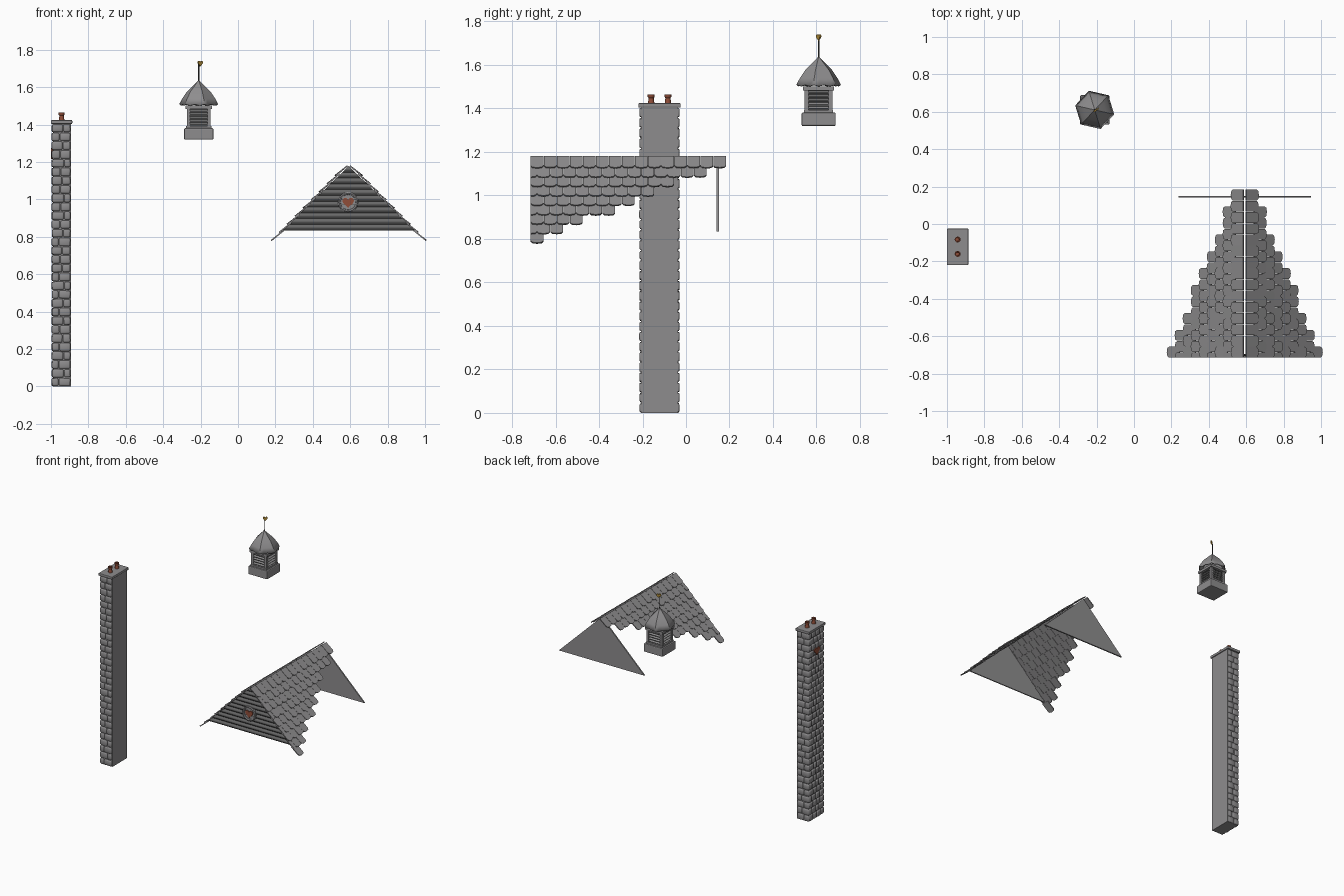
import bpy, bmesh, math, random
from mathutils import Vector, Matrix

random.seed(4)
if "Cube" in bpy.data.objects:
    bpy.data.objects.remove(bpy.data.objects["Cube"], do_unlink=True)


def material(name, r, g, b):
    m = bpy.data.materials.new(name)
    m.use_nodes = True
    m.diffuse_color = (r, g, b, 1)
    node = next(n for n in m.node_tree.nodes if n.type == "BSDF_PRINCIPLED")
    node.inputs["Base Color"].default_value = (r, g, b, 1)
    node.inputs["Roughness"].default_value = 0.8
    return m


GREY = material("stone grey", 0.27, 0.265, 0.27)
SIDING = material("siding grey", 0.14, 0.14, 0.14)
DARK = material("shadow grey", 0.06, 0.06, 0.06)
CLAY = material("terracotta", 0.28, 0.075, 0.04)
GOLD = material("gold", 0.45, 0.27, 0.04)


def finish(bm, name, *mats, smooth=None):
    bmesh.ops.recalc_face_normals(bm, faces=bm.faces)
    me = bpy.data.meshes.new(name)
    bm.to_mesh(me)
    bm.free()
    for m in mats:
        me.materials.append(m)
    ob = bpy.data.objects.new(name, me)
    bpy.context.collection.objects.link(ob)
    if smooth:
        bpy.ops.object.select_all(action="DESELECT")
        ob.select_set(True)
        bpy.context.view_layer.objects.active = ob
        bpy.ops.object.shade_smooth_by_angle(angle=math.radians(smooth))
    return ob


def add_box(bm, center, size, bevel=0.0, turn=None):
    tmp = bmesh.new()
    bmesh.ops.create_cube(tmp, size=1, matrix=Matrix.Diagonal((*size, 1)))
    if bevel:
        bmesh.ops.bevel(tmp, geom=tmp.edges[:], offset=bevel, segments=2,
                        profile=0.5, affect="EDGES")
    mat = Matrix.Translation(center) @ (turn or Matrix())
    new = {v: bm.verts.new(mat @ v.co) for v in tmp.verts}
    for f in tmp.faces:
        bm.faces.new([new[v] for v in f.verts])
    tmp.free()


def box(name, mat, center, size, bevel=0.0):
    bm = bmesh.new()
    add_box(bm, center, size, bevel)
    return finish(bm, name, mat)


def lathe(name, mat, center, profile, sides=16):
    """Spin (radius, height) pairs around a vertical axis."""
    bm = bmesh.new()
    rings = [[bm.verts.new((center[0] + r * math.cos(math.tau * i / sides),
                            center[1] + r * math.sin(math.tau * i / sides), z))
              for i in range(sides)] for r, z in profile]
    for a, b in zip(rings, rings[1:]):
        for i in range(sides):
            j = (i + 1) % sides
            bm.faces.new((a[i], a[j], b[j], b[i]))
    bm.faces.new(rings[0])
    bm.faces.new(rings[-1])
    return finish(bm, name, mat, smooth=40)


def heart(name, mat, center, width, depth, angle):
    """Upright extruded heart facing -y, turned about z by angle."""
    bm = bmesh.new()
    pts = []
    for i in range(28):
        t = math.tau * i / 28
        x = math.sin(t) ** 3
        z = (13 * math.cos(t) - 5 * math.cos(2 * t)
             - 2 * math.cos(3 * t) - math.cos(4 * t)) / 16
        pts.append((x * width / 2, z * width / 2))
    front = bm.faces.new([bm.verts.new((x, -depth / 2, z)) for x, z in pts])
    ext = bmesh.ops.extrude_face_region(bm, geom=[front], use_keep_orig=True)
    moved = [v for v in ext["geom"] if isinstance(v, bmesh.types.BMVert)]
    bmesh.ops.translate(bm, verts=moved, vec=(0, depth, 0))
    bm.transform(Matrix.Translation(center) @ Matrix.Rotation(angle, 4, "Z"))
    return finish(bm, name, mat)


# Chimney: plain core, stones on three sides, cap, pots and a heart
box("chimney_core", GREY, (-0.94, -0.122, 0.702), (0.094, 0.17, 1.404))
ROWS = 30
row_h = 1.404 / ROWS


def stone_wall(name, start, direction, outward, length, count):
    bm = bmesh.new()
    for r in range(ROWS):
        cuts = [0.0]
        for i in range(1, count):
            shift = 0.2 if r % 2 else -0.2
            cuts.append(length * (i + shift + random.uniform(-0.14, 0.14)) / count)
        cuts.append(length)
        for a, b in zip(cuts, cuts[1:]):
            h = row_h * random.uniform(0.88, 0.98)
            depth = 0.02 + random.uniform(0, 0.004)
            p = start + direction * ((a + b) / 2)
            p.z = (r + 0.5) * row_h
            size = [abs(direction[k]) * (b - a - 0.003) + abs(outward[k]) * depth
                    for k in range(2)]
            tilt = Matrix.Rotation(random.uniform(-0.04, 0.04), 4, outward)
            add_box(bm, p, (*size, h), 0.008, tilt)
    return finish(bm, name, GREY, smooth=60)


X, Y = Vector((1, 0, 0)), Vector((0, 1, 0))
stone_wall("chimney_front_stones", Vector((-0.995, -0.203, 0)), X, Y, 0.1, 2)
stone_wall("chimney_back_stones", Vector((-0.995, -0.041, 0)), X, Y, 0.1, 2)
stone_wall("chimney_side_stones", Vector((-0.985, -0.207, 0)), Y, X, 0.17, 4)
box("chimney_cap", GREY, (-0.943, -0.122, 1.414), (0.114, 0.195, 0.02), 0.004)
for k, y in enumerate((-0.16, -0.083)):
    lathe(f"chimney_pot_{k + 1}", CLAY, (-0.943, y),
          [(0.015, 1.42), (0.012, 1.448), (0.016, 1.453), (0.016, 1.465),
           (0.010, 1.465), (0.009, 1.44)], 12)
heart("chimney_heart", CLAY, (-0.995, -0.122, 1.25), 0.065, 0.01, -math.pi / 2)

# Gable roof: two slopes of round-ended tiles, trimmed to a valley line
RIDGE_X, RIDGE_Z, FRONT_Y = 0.592, 1.18, -0.715
TILE_W, TILE_L, STEP = 0.06, 0.085, 0.061


def roof_slope(name, side):
    bm = bmesh.new()
    for r in range(9):
        for c in range(16):
            yc = FRONT_Y + TILE_W * (c + (0.5 if r % 2 == 0 else 0))
            reach = (0.405 - 0.414 * (yc - FRONT_Y)) * math.sqrt(2)
            if r * STEP + TILE_L > reach + 0.035:
                continue
            hw = TILE_W / 2 - 0.001
            outline = [(-hw, 0), (hw, 0), (hw, 0.82), (hw * 0.75, 0.95),
                       (0, 1), (-hw * 0.75, 0.95), (-hw, 0.82)]
            lift = random.uniform(0, 0.003)
            layers = []
            for thick in (0, 0.007):
                ring = []
                for u, v in outline:
                    d = r * STEP + v * TILE_L
                    n = -0.004 + v * (0.008 + lift) + thick
                    ring.append(bm.verts.new((
                        RIDGE_X + side * (0.007 + (d + n) * 0.7),
                        max(FRONT_Y, yc + u),
                        RIDGE_Z + (n - d) * 0.71)))
                layers.append(ring)
            low, top = layers
            bm.faces.new(low)
            bm.faces.new(top)
            for i in range(len(low)):
                j = (i + 1) % len(low)
                bm.faces.new((low[i], low[j], top[j], top[i]))
    return finish(bm, name, GREY)


roof_slope("roof_right_slope", -1)
roof_slope("roof_left_slope", 1)


# Front gable: rounded boards in front, plain triangle behind
def half_width(z):
    return (1.178 - z) * 1.03


bm = bmesh.new()
rows = []
BOARDS = 11
board_h = (1.176 - 0.835) / BOARDS
for i in range(BOARDS):
    for part, bulge in ((0, 0), (0.35, 0.012), (0.7, 0.007)):
        rows.append((0.835 + (i + part) * board_h, bulge))
rows.append((1.176, 0))
strips = [[bm.verts.new((RIDGE_X + s * half_width(z), -0.695 - b, z)) for s in (-1, 1)]
          for z, b in rows]
for a, b in zip(strips, strips[1:]):
    bm.faces.new((a[0], a[1], b[1], b[0]))
back = [bm.verts.new((RIDGE_X + s * half_width(z), -0.688, z))
        for s, z in ((-1, 0.835), (1, 0.835), (0, 1.178))]
bm.faces.new(back).material_index = 1
finish(bm, "front_gable_siding", SIDING, GREY, smooth=75)

# Back gable: plain triangular panel
bm = bmesh.new()
tri = [[bm.verts.new((RIDGE_X + s * half_width(z), y, z))
        for s, z in ((-1, 0.835), (1, 0.835), (0, 1.178))] for y in (0.141, 0.151)]
for t in tri:
    bm.faces.new(t)
for i in range(3):
    j = (i + 1) % 3
    bm.faces.new((tri[0][i], tri[0][j], tri[1][j], tri[1][i]))
finish(bm, "back_gable", GREY)

# Round medallion with a heart
ring = lathe("medallion_ring", GREY, (0, 0),
             [(0.054, 0), (0.054, 0.014), (0.048, 0.018), (0.041, 0.014), (0.040, 0.009)], 28)
ring.rotation_euler = (math.pi / 2, 0, 0)
ring.location = (RIDGE_X - 0.003, -0.697, 0.985)
heart("medallion_heart", CLAY, (RIDGE_X - 0.003, -0.708, 0.985), 0.062, 0.01, 0)

# Cupola: base, louvred body and trim
CX, CY = -0.21, 0.61
box("cupola_base", GREY, (CX, CY, 1.35), (0.157, 0.157, 0.062), 0.006)
box("cupola_core", DARK, (CX, CY, 1.435), (0.104, 0.104, 0.12))
box("cupola_sill", GREY, (CX, CY, 1.386), (0.134, 0.134, 0.014))
box("cupola_trim", GREY, (CX, CY, 1.492), (0.142, 0.142, 0.018))
bm = bmesh.new()
for sx in (-1, 1):
    for sy in (-1, 1):
        add_box(bm, (CX + sx * 0.055, CY + sy * 0.055, 1.435), (0.018, 0.018, 0.11))
finish(bm, "cupola_posts", GREY)
bm = bmesh.new()
for k in range(4):
    turn = Matrix.Rotation(k * math.pi / 2, 4, "Z")
    for i in range(5):
        p = Vector((CX, CY, 1.403 + i * 0.018)) + turn @ Vector((0, -0.055, 0))
        add_box(bm, p, (0.094, 0.016, 0.005), 0, turn @ Matrix.Rotation(0.6, 4, "X"))
finish(bm, "cupola_louvers", GREY)

# Cupola roof: six sides, bowed profile, scalloped eave
bm = bmesh.new()
SEG = 4
rings = []
for r, z, wave in ((0.107, 1.503, 0.006), (0.09, 1.54, 0), (0.064, 1.577, 0), (0.005, 1.634, 0)):
    corners = [Vector((CX + r * math.cos(a), CY + r * math.sin(a), z))
               for a in (math.radians(47 + 60 * k) for k in range(6))]
    rings.append([bm.verts.new(corners[k].lerp(corners[(k + 1) % 6], s / SEG)
                               + Vector((0, 0, wave * (s % 2 == 0))))
                  for k in range(6) for s in range(SEG)])
for a, b in zip(rings, rings[1:]):
    for i in range(len(a)):
        j = (i + 1) % len(a)
        bm.faces.new((a[i], a[j], b[j], b[i]))
bm.faces.new(rings[-1])
roof = finish(bm, "cupola_roof", GREY, smooth=25)
solid = roof.modifiers.new("thickness", "SOLIDIFY")
solid.thickness = 0.006

# Finial
lathe("finial_rod", DARK, (CX, CY), [(0.006, 1.625), (0.003, 1.645), (0.003, 1.72)], 8)
heart("finial_heart", GOLD, (CX + 0.008, CY, 1.728), 0.032, 0.008, math.radians(35))
